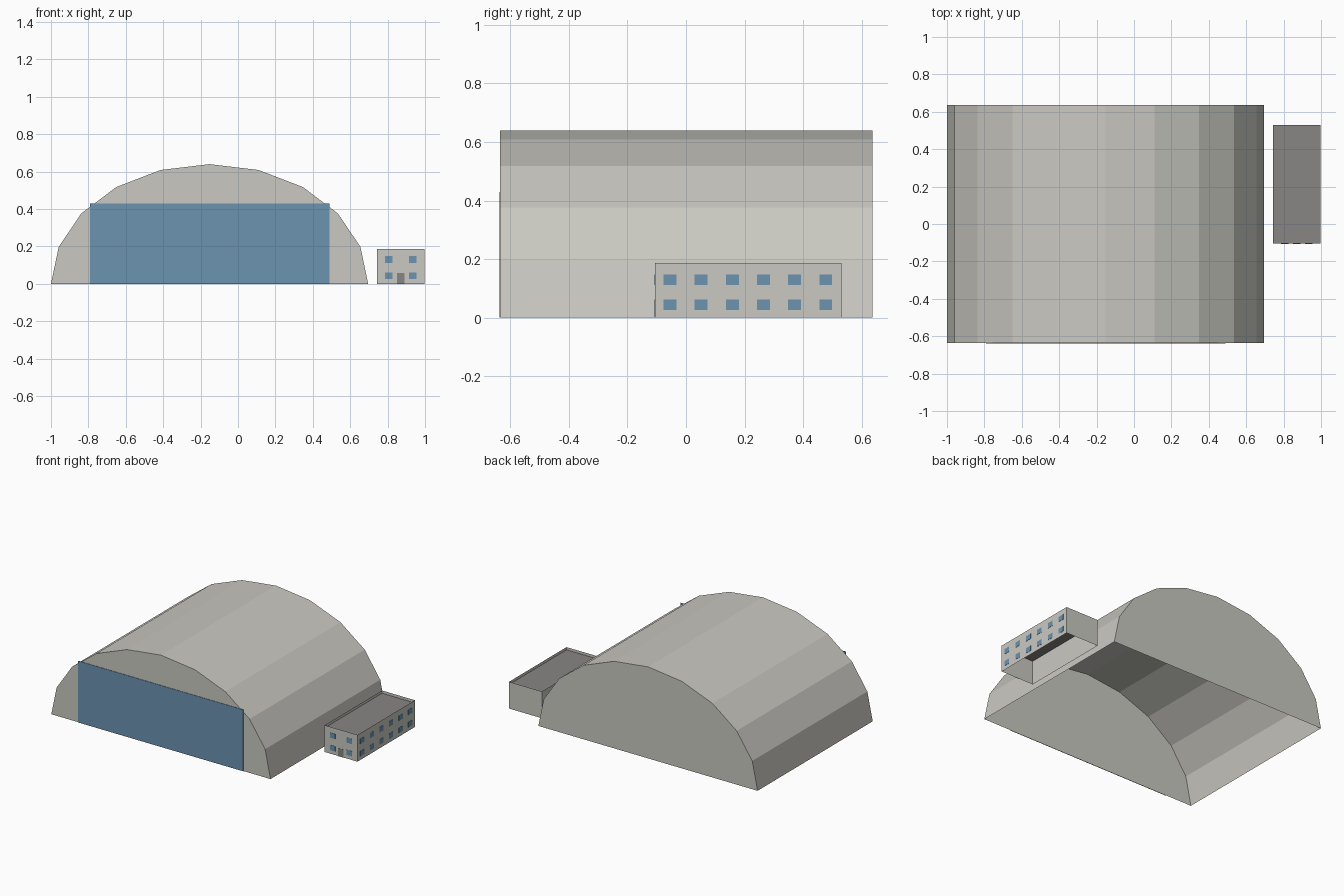
import bpy, bmesh, math

if "Cube" in bpy.data.objects:
    bpy.data.objects.remove(bpy.data.objects["Cube"])


def material(name, r, g, b):
    lin = [((c / 255 + 0.055) / 1.055) ** 2.4 for c in (r, g, b)]
    m = bpy.data.materials.new(name)
    m.diffuse_color = (*lin, 1)
    m.use_nodes = True
    m.node_tree.nodes["Principled BSDF"].inputs["Base Color"].default_value = m.diffuse_color
    return m


WALL = material("pale concrete grey", 202, 201, 194)
BLUE = material("steel blue", 108, 147, 176)
DARK = material("dark grey", 135, 134, 132)


def finish(name, bm, mat):
    mesh = bpy.data.meshes.new(name)
    bm.to_mesh(mesh)
    bm.free()
    mesh.materials.append(mat)
    ob = bpy.data.objects.new(name, mesh)
    bpy.context.collection.objects.link(ob)
    return ob


def add_box(bm, lo, hi):
    verts = bmesh.ops.create_cube(bm, size=1)["verts"]
    for v in verts:
        v.co = [(a + b) / 2 + c * (b - a) for a, b, c in zip(lo, hi, v.co)]
    return verts


def plates(name, boxes, mat):
    bm = bmesh.new()
    for lo, hi in boxes:
        add_box(bm, lo, hi)
    return finish(name, bm, mat)


# Hangar shell: ten-panel elliptical vault with end walls, open underneath
CX, HALF, HEIGHT, Y0, Y1 = -0.152, 0.848, 0.64, -0.635, 0.637
bm = bmesh.new()
arc = [(CX + HALF * math.cos(math.pi * i / 10), HEIGHT * math.sin(math.pi * i / 10))
       for i in range(11)]
front = [bm.verts.new((x, Y0, z)) for x, z in arc]
back = [bm.verts.new((x, Y1, z)) for x, z in arc]
for i in range(10):
    bm.faces.new((front[i], back[i], back[i + 1], front[i + 1]))
bm.faces.new(front)
bm.faces.new(back)
bmesh.ops.recalc_face_normals(bm, faces=bm.faces)
finish("hangar_shell", bm, WALL)

# Wide hangar door, its upper corners reaching past the vault
plates("hangar_door", [((CX - 0.64, Y0 - 0.004, 0), (CX + 0.64, Y0 - 0.001, 0.43))], BLUE)

# Office walls: thin sheet box, open at top and bottom
X0, X1, A, B, TOP = 0.744, 0.998, -0.105, 0.53, 0.187
bm = bmesh.new()
add_box(bm, (X0, A, 0), (X1, B, TOP))
bm.normal_update()
bmesh.ops.delete(bm, geom=[f for f in bm.faces if abs(f.normal.z) > 0.5], context="FACES_ONLY")
finish("office_walls", bm, WALL)

# Office roof, set just below the parapet
bm = bmesh.new()
bm.faces.new([bm.verts.new((x, y, 0.168)) for x, y in ((X0, A), (X1, A), (X1, B), (X0, B))])
finish("office_roof", bm, DARK)

# Office windows: two storeys on the side and front
side, front_w = [], []
for z in (0.026, 0.112):
    for i in range(6):
        y = -0.0545 + 0.1063 * i
        side.append(((X1 + 0.0005, y - 0.022, z), (X1 + 0.002, y + 0.022, z + 0.036)))
    for x in (0.806, 0.934):
        front_w.append(((x - 0.021, A - 0.002, z), (x + 0.021, A - 0.0005, z + 0.036)))
plates("side_windows", side, BLUE)
plates("front_windows", front_w, BLUE)

# Office entrance
plates("office_door", [((0.849, A - 0.002, 0), (0.891, A - 0.0005, 0.057))], DARK)
